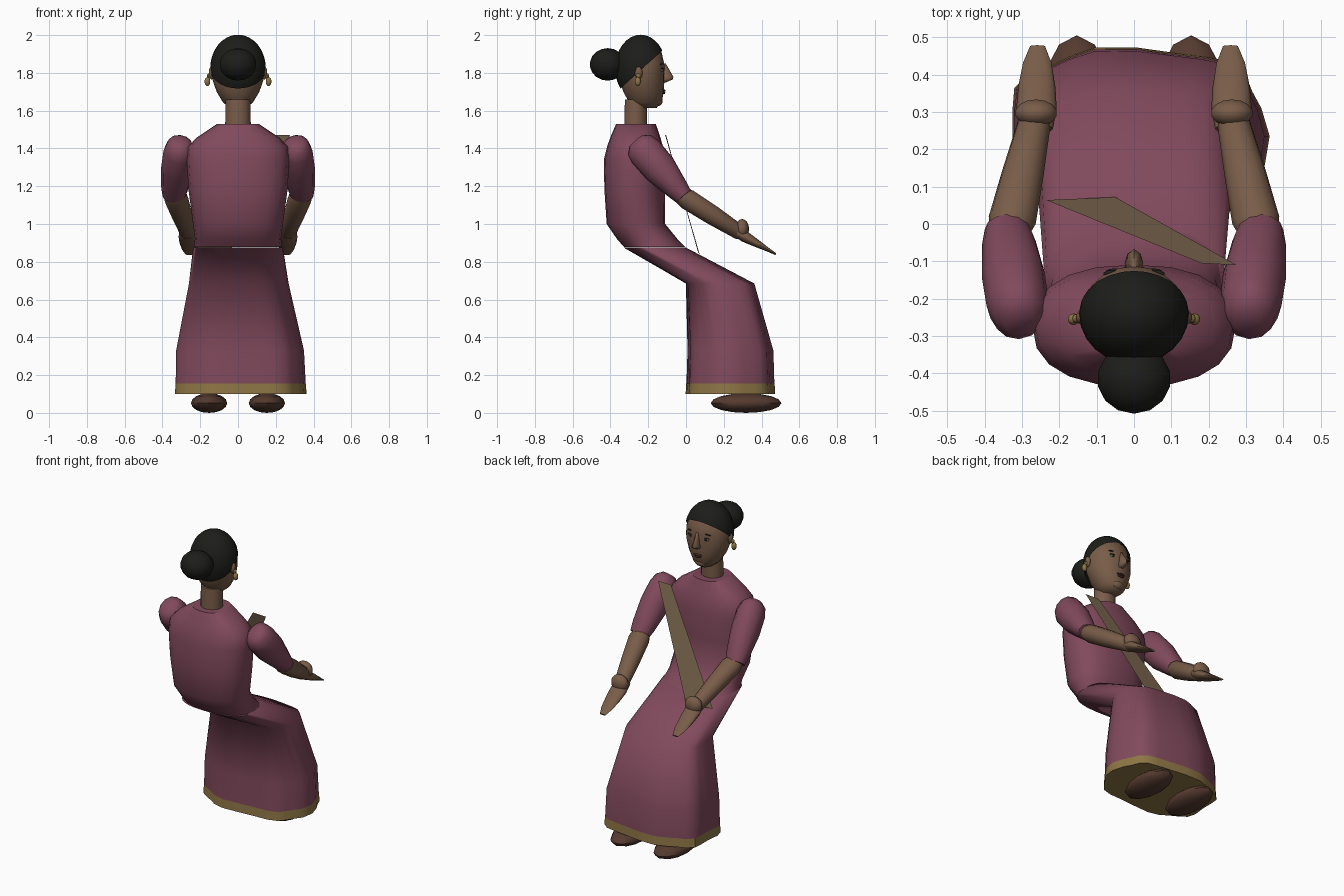
import bpy, bmesh, math
from mathutils import Vector, Matrix


def material(name, rgb):
    m = bpy.data.materials.new(name)
    m.diffuse_color = (*rgb, 1)
    return m


CLOTH = material("plum_cloth", (0.22, 0.068, 0.108))
SKIN = material("skin", (0.19, 0.108, 0.066))
HAIR = material("black_hair", (0.012, 0.012, 0.01))
GOLD = material("gold", (0.27, 0.18, 0.06))
SASH = material("sash_cloth", (0.2, 0.135, 0.08))
SHOE = material("brown_shoe", (0.09, 0.042, 0.028))
LIP = material("lip", (0.06, 0.025, 0.02))
WHITE = material("eye_white", (0.3, 0.28, 0.24))


def finish(name, bm, mat, mirror=False, angle=40):
    bmesh.ops.recalc_face_normals(bm, faces=bm.faces[:])
    me = bpy.data.meshes.new(name)
    bm.to_mesh(me)
    bm.free()
    me.materials.append(mat)
    me.shade_smooth()
    me.set_sharp_from_angle(angle=math.radians(angle))
    ob = bpy.data.objects.new(name, me)
    bpy.context.collection.objects.link(ob)
    if mirror:
        ob.modifiers.new("mirror", 'MIRROR').use_mirror_merge = False
    return ob


def loft(name, rings, mat, n=16, power=1.0, ripple=None, matrix=None, mirror=False,
         angle=40, caps=(True, True)):
    """Rings are (x, y, z, rx, ry); ripple gives pleat depth per ring."""
    bm = bmesh.new()
    loops = []
    for i, (x, y, z, rx, ry) in enumerate(rings):
        loop = []
        for k in range(n):
            a = 2 * math.pi * k / n
            c, s = math.cos(a), math.sin(a)
            w = 1 + (ripple[i] * math.cos(7 * a + 0.4) if ripple else 0)
            px = math.copysign(abs(c) ** power, c) * rx * w
            py = math.copysign(abs(s) ** power, s) * ry * w
            loop.append(bm.verts.new((x + px, y + py, z)))
        loops.append(loop)
    for a, b in zip(loops, loops[1:]):
        for k in range(n):
            bm.faces.new((a[k], a[(k + 1) % n], b[(k + 1) % n], b[k]))
    if caps[0]:
        bm.faces.new(loops[0])
    if caps[1]:
        bm.faces.new(loops[-1])
    if matrix:
        bm.transform(matrix)
    return finish(name, bm, mat, mirror, angle)


def limb(name, start, end, sections, mat, n=12):
    """Mirrored limb; sections are (fraction along, rx, ry)."""
    p, q = Vector(start), Vector(end)
    d = (q - p).normalized()
    xa = (Vector((1, 0, 0)) - d * d.x).normalized()
    m = Matrix((xa, d.cross(xa), d)).transposed().to_4x4()
    m.translation = p
    length = (q - p).length
    return loft(name, [(0, 0, t * length, a, b) for t, a, b in sections], mat, n,
                matrix=m, mirror=True, angle=60)


def ball(name, loc, radii, mat, mirror=False, u=14, v=9, tilt=0, cut=None):
    bm = bmesh.new()
    bmesh.ops.create_uvsphere(bm, u_segments=u, v_segments=v, radius=1)
    bm.transform(Matrix.Translation(loc) @ Matrix.Rotation(tilt, 4, 'Y') @ Matrix.Diagonal((*radii, 1)))
    if cut:
        bmesh.ops.bisect_plane(bm, geom=bm.verts[:] + bm.edges[:] + bm.faces[:],
                               plane_co=cut[0], plane_no=cut[1], clear_outer=True)
    return finish(name, bm, mat, mirror)


# Bent skirt: flat waist, lap, knees, then down to the hem
loft("skirt", [(0, -0.165, 0.875, 0.238, 0.165), (0, 0.18, 0.685, 0.262, 0.18),
               (0.005, 0.235, 0.33, 0.335, 0.225), (0.008, 0.235, 0.15, 0.34, 0.23)],
     CLOTH, 28, 0.75, (0, 0.025, 0.03, 0.035), angle=100, caps=(True, False))
loft("skirt_hem", [(0.008, 0.235, 0.155, 0.34, 0.231), (0.008, 0.235, 0.1, 0.344, 0.234)],
     GOLD, 28, 0.75, (0.035, 0.035), caps=(False, True))

# Bodice
loft("bodice", [(0, -0.165, 0.877, 0.235, 0.162), (0, -0.205, 0.92, 0.228, 0.16),
                (0, -0.265, 1.0, 0.238, 0.155), (0, -0.272, 1.18, 0.262, 0.16),
                (0, -0.272, 1.34, 0.272, 0.163), (0, -0.27, 1.41, 0.265, 0.148),
                (0, -0.268, 1.46, 0.215, 0.132), (0, -0.265, 1.53, 0.11, 0.105)],
     CLOTH, 20, 0.85)

# Sash strip across the chest
bm = bmesh.new()
bm.faces.new([bm.verts.new(v) for v in ((-0.235, 0.064, 0.85), (-0.05, 0.072, 0.84),
                                        (0.275, -0.11, 1.47), (0.18, -0.105, 1.47))])
finish("sash", bm, SASH)

# Arms
limb("sleeve", (0.305, -0.265, 1.44), (0.34, -0.012, 1.145),
     [(0, 0.04, 0.045), (0.07, 0.068, 0.08), (0.2, 0.083, 0.092), (0.5, 0.085, 0.09),
      (0.85, 0.072, 0.063), (1, 0.06, 0.05)], CLOTH)
limb("forearm", (0.335, -0.03, 1.155), (0.26, 0.3, 0.945),
     [(0, 0.05, 0.045), (0.12, 0.064, 0.055), (0.5, 0.056, 0.052), (0.95, 0.043, 0.04), (1, 0.03, 0.03)], SKIN)
limb("hand", (0.262, 0.255, 0.965), (0.258, 0.476, 0.84),
     [(0, 0.045, 0.025), (0.25, 0.054, 0.03), (0.5, 0.05, 0.022), (0.8, 0.038, 0.011), (1, 0.02, 0.005)], SKIN)
ball("thumb", (0.262, 0.297, 0.974), (0.057, 0.037, 0.052), SKIN, True)

# Feet
ball("shoe", (0.153, 0.318, 0.052), (0.096, 0.187, 0.052), SHOE, True, 12, 8)

# Neck and head
loft("neck", [(0, -0.267, 1.5, 0.068, 0.062), (0, -0.265, 1.66, 0.066, 0.06)], SKIN, 14)
loft("head", [(0, -0.215, 1.615, 0.045, 0.06), (0, -0.215, 1.645, 0.08, 0.087),
              (0, -0.225, 1.7, 0.113, 0.107), (0, -0.232, 1.76, 0.134, 0.118),
              (0, -0.235, 1.84, 0.139, 0.122), (0, -0.24, 1.92, 0.114, 0.108),
              (0, -0.24, 1.97, 0.06, 0.06)], SKIN, 20, angle=60)
ball("hair", (0, -0.24, 1.825), (0.147, 0.135, 0.177), HAIR, u=24, v=16,
     cut=((0, -0.25, 1.805), (0, 0.67, -0.74)))
ball("hair_bun", (0, -0.415, 1.845), (0.1, 0.094, 0.086), HAIR)

# Face
loft("nose", [(0, -0.125, 1.75, 0.016, 0.02), (0, -0.105, 1.766, 0.025, 0.036),
              (0, -0.105, 1.78, 0.018, 0.038), (0, -0.125, 1.85, 0.008, 0.018)], SKIN, 8, angle=70)
ball("eye_white", (0.052, -0.13, 1.815), (0.02, 0.009, 0.008), WHITE, True, 10, 6)
ball("pupil", (0.052, -0.126, 1.815), (0.009, 0.007, 0.008), HAIR, True, 8, 6)
ball("eyelid_line", (0.052, -0.128, 1.823), (0.024, 0.009, 0.003), HAIR, True, 10, 6)
ball("eyebrow", (0.055, -0.133, 1.848), (0.028, 0.01, 0.004), HAIR, True, 10, 6, 0.15)
ball("upper_lip", (0, -0.121, 1.706), (0.03, 0.013, 0.007), LIP, u=10, v=6)
ball("lower_lip", (0, -0.122, 1.694), (0.023, 0.013, 0.007), LIP, u=10, v=6)
ball("chin", (0, -0.148, 1.65), (0.04, 0.024, 0.026), SKIN)

# Ears and earrings
ball("ear", (0.14, -0.25, 1.8), (0.016, 0.02, 0.035), SKIN, True, 10, 7)
ball("earring_stud", (0.155, -0.253, 1.783), (0.01, 0.012, 0.014), GOLD, True, 8, 6)
ball("earring_drop", (0.162, -0.255, 1.754), (0.016, 0.016, 0.024), GOLD, True, 10, 7)
